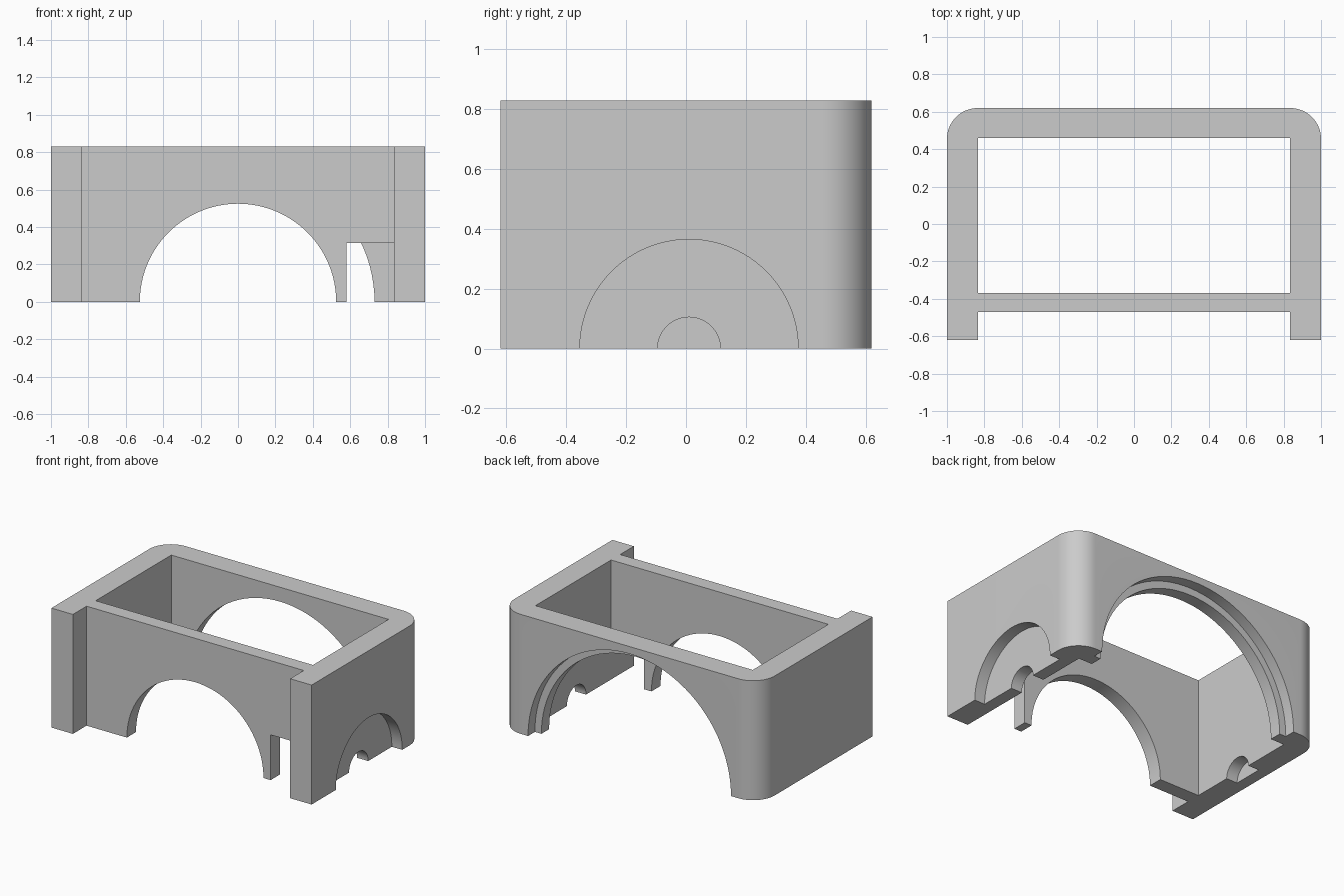
import bpy
import bmesh
from math import pi, cos, sin
from mathutils import Matrix

default = bpy.data.objects.get("Cube")
if default:
    bpy.data.objects.remove(default)

HALF_X, HALF_Y, HEIGHT = 1.0, 0.62, 0.83
INNER_X = 0.835              # inside of the side walls
CORNER = 0.165               # rounding of the back corners
PANEL_FRONT, PANEL_BACK, CAVITY_BACK = -0.47, -0.37, 0.46
PIN_Y = 0.01                 # axis of the side holes

grey = bpy.data.materials.new("grey plastic")
grey.use_nodes = True
colour = (0.6, 0.6, 0.6, 1)
grey.diffuse_color = colour
grey.node_tree.nodes["Principled BSDF"].inputs["Base Color"].default_value = colour


def to_object(bm, name):
    bmesh.ops.recalc_face_normals(bm, faces=bm.faces)
    mesh = bpy.data.meshes.new(name)
    bm.to_mesh(mesh)
    bm.free()
    mesh.materials.append(grey)
    obj = bpy.data.objects.new(name, mesh)
    bpy.context.collection.objects.link(obj)
    return obj


def box(name, x, y, z):
    bm = bmesh.new()
    bmesh.ops.create_cube(bm, size=1)
    for v in bm.verts:
        v.co = [lo + (c + 0.5) * (hi - lo) for c, (lo, hi) in zip(v.co, (x, y, z))]
    return to_object(bm, name)


def cylinder(name, axis, radius, start, end, offset=0):
    """Lying cylinder on the ground plane, running along axis x or y."""
    bm = bmesh.new()
    bmesh.ops.create_cone(bm, cap_ends=True, segments=96, radius1=radius,
                          radius2=radius, depth=end - start)
    mid = (start + end) / 2
    if axis == "x":
        place = Matrix.Translation((mid, offset, 0)) @ Matrix.Rotation(pi / 2, 4, "Y")
    else:
        place = Matrix.Translation((offset, mid, 0)) @ Matrix.Rotation(pi / 2, 4, "X")
    bmesh.ops.transform(bm, matrix=place, verts=bm.verts)
    return to_object(bm, name)


# Body block: square front corners, rounded back corners
outline = [(-HALF_X, -HALF_Y), (HALF_X, -HALF_Y)]
for side, first in ((1, 0), (-1, pi / 2)):
    for i in range(17):
        a = first + pi / 2 * i / 16
        outline.append((side * (HALF_X - CORNER) + CORNER * cos(a),
                        HALF_Y - CORNER + CORNER * sin(a)))
bm = bmesh.new()
base = bm.faces.new([bm.verts.new((x, y, 0)) for x, y in outline])
top = bmesh.ops.extrude_face_region(bm, geom=[base])["geom"]
bmesh.ops.translate(bm, vec=(0, 0, HEIGHT),
                    verts=[g for g in top if isinstance(g, bmesh.types.BMVert)])
body = to_object(bm, "housing_frame")

# Openings and recesses
across, through = (-INNER_X, INNER_X), (-1, 2)
cutters = [
    box("cavity_cutter", across, (PANEL_BACK, CAVITY_BACK), through),
    box("front_recess_cutter", across, (-1, PANEL_FRONT), through),
    box("panel_notch_cutter", (0.58, INNER_X), (-0.55, -0.2), (-1, 0.315)),
    cylinder("front_arch_cutter", "y", 0.525, -0.55, -0.2),
    cylinder("back_arch_cutter", "y", 0.73, 0.3, 1),
    cylinder("back_arch_step_cutter", "y", 0.78, 0.545, 1),
    cylinder("side_recess_cutter", "x", 0.365, 0.92, 1.2, PIN_Y),
    cylinder("side_hole_cutter", "x", 0.105, 0.7, 1.2, PIN_Y),
    cylinder("blind_hole_cutter", "x", 0.105, -0.92, -0.7, PIN_Y),
]
bpy.context.view_layer.objects.active = body
body.select_set(True)
for cutter in cutters:
    cut = body.modifiers.new(cutter.name, "BOOLEAN")
    cut.operation = "DIFFERENCE"
    cut.solver = "EXACT"
    cut.object = cutter
    bpy.ops.object.modifier_apply(modifier=cut.name)
    bpy.data.objects.remove(cutter)

bpy.ops.object.shade_smooth_by_angle(angle=pi / 6)
